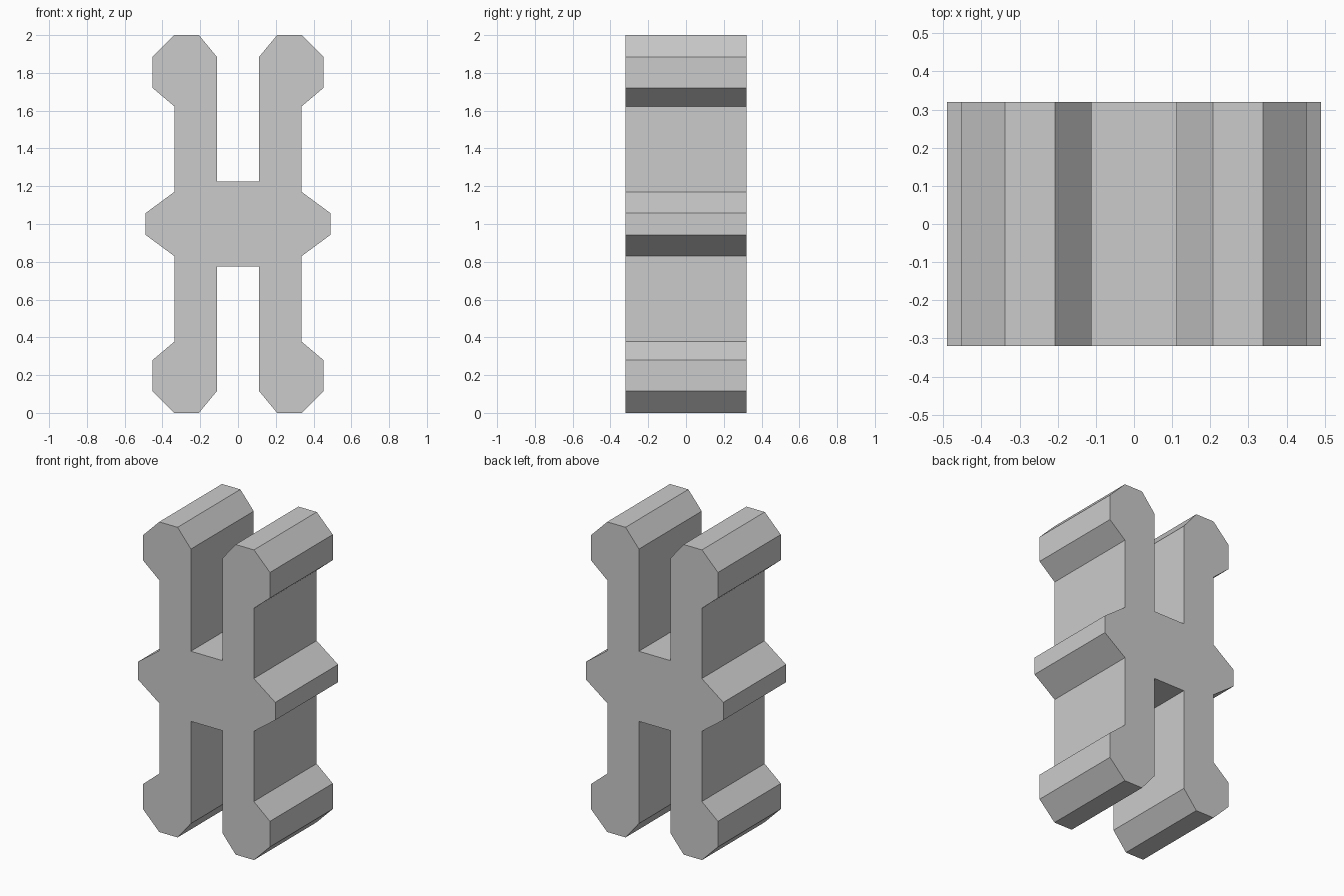
import bpy
import bmesh

cube = bpy.data.objects.get("Cube")
if cube:
    bpy.data.objects.remove(cube, do_unlink=True)

DEPTH = 0.64
MID_Z = 1.0

# Single plain grey
grey = bpy.data.materials.new("light_grey")
grey.use_nodes = True
colour = (0.6, 0.6, 0.6, 1.0)
grey.diffuse_color = colour
grey.node_tree.nodes["Principled BSDF"].inputs["Base Color"].default_value = colour

# Upper right quarter of the outline: slot corner, bulbous tip, leg, side ridge
quarter = [
    (0.112, 0.226), (0.112, 0.885), (0.207, 1.0), (0.338, 1.0),
    (0.452, 0.885), (0.452, 0.72), (0.337, 0.623), (0.337, 0.17), (0.49, 0.057),
]


def reflect(points, sx, sz):
    """Mirror the quarter, keeping the outline running one way round."""
    ordered = points if sx * sz > 0 else points[::-1]
    return [(sx * x, sz * z) for x, z in ordered]


outline = []
for sx, sz in ((1, 1), (1, -1), (-1, -1), (-1, 1)):
    outline += reflect(quarter, sx, sz)

# Extrude the outline from front to back
bm = bmesh.new()
front = bm.faces.new([bm.verts.new((x, -DEPTH / 2, MID_Z + z)) for x, z in outline])
extruded = bmesh.ops.extrude_face_region(bm, geom=[front], use_keep_orig=True)
back_verts = [g for g in extruded["geom"] if isinstance(g, bmesh.types.BMVert)]
bmesh.ops.translate(bm, verts=back_verts, vec=(0, DEPTH, 0))
bmesh.ops.recalc_face_normals(bm, faces=bm.faces)

mesh = bpy.data.meshes.new("double_ended_clip")
bm.to_mesh(mesh)
bm.free()
mesh.materials.append(grey)
clip = bpy.data.objects.new("double_ended_clip", mesh)
bpy.context.collection.objects.link(clip)
